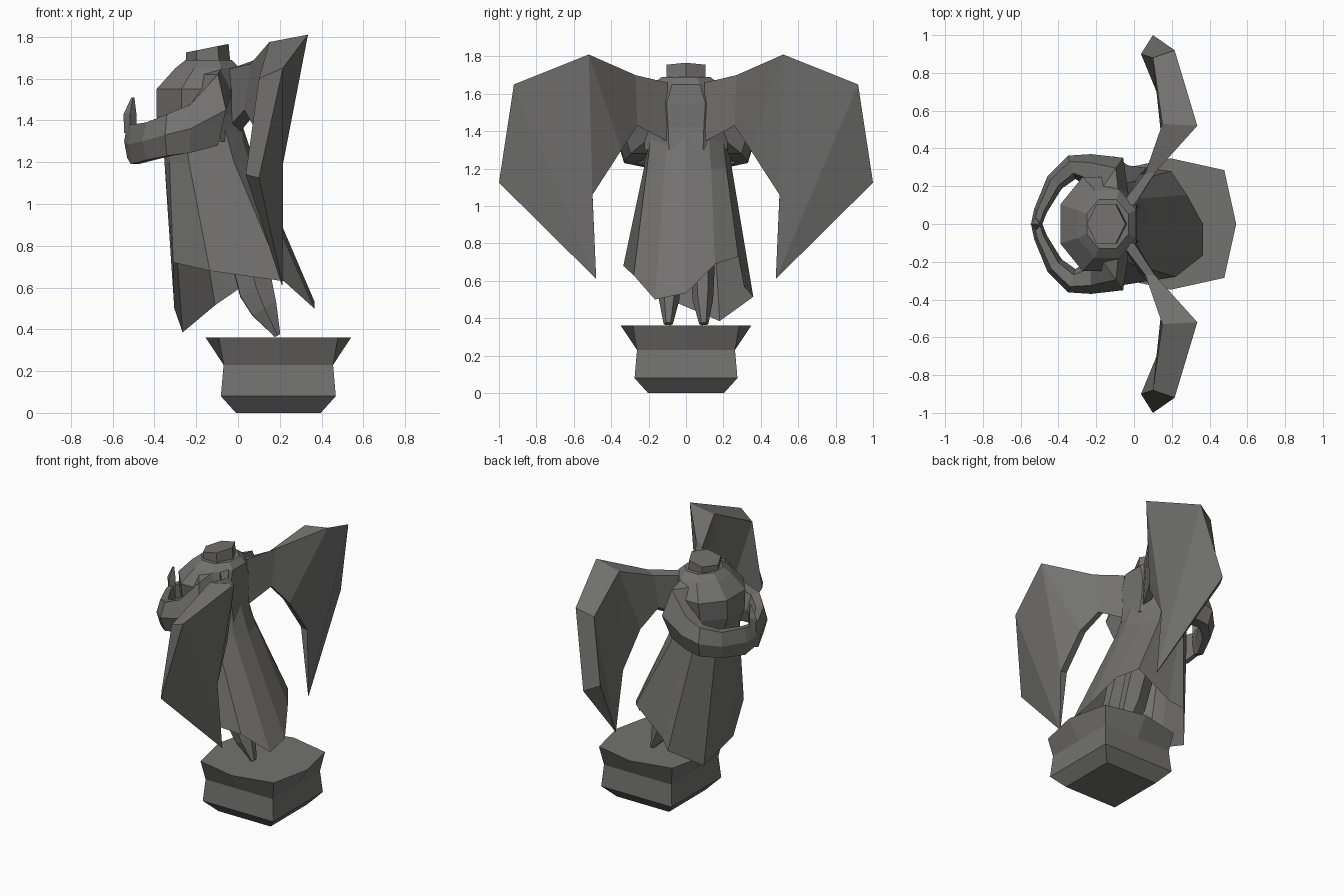
import bpy, bmesh, math

if "Cube" in bpy.data.objects:
    bpy.data.objects.remove(bpy.data.objects["Cube"])

stone = bpy.data.materials.new("dark_grey_stone")
stone.diffuse_color = (0.17, 0.168, 0.163, 1)
stone.use_nodes = True
stone.node_tree.nodes["Principled BSDF"].inputs["Base Color"].default_value = stone.diffuse_color


def loft(name, rings, cap_start=True, cap_end=True, mirror=False):
    """Skin a list of equal-length closed rings; optionally mirror across y = 0."""
    bm = bmesh.new()
    for s in ((1, -1) if mirror else (1,)):
        vs = [[bm.verts.new((p[0], p[1] * s, p[2])) for p in r] for r in rings]
        n = len(rings[0])
        for a, b in zip(vs, vs[1:]):
            for i in range(n):
                j = (i + 1) % n
                bm.faces.new((a[i], a[j], b[j], b[i]))
        if cap_start:
            bm.faces.new(vs[0])
        if cap_end:
            bm.faces.new(vs[-1])
    bmesh.ops.remove_doubles(bm, verts=bm.verts, dist=0.0005)
    bmesh.ops.recalc_face_normals(bm, faces=bm.faces)
    me = bpy.data.meshes.new(name)
    bm.to_mesh(me)
    bm.free()
    me.materials.append(stone)
    ob = bpy.data.objects.new(name, me)
    bpy.context.collection.objects.link(ob)
    return ob


def oval(n, z, x0, x1, ry, flat=True):
    """Level ring spanning x0..x1 and +-ry; flat puts sides on the axes."""
    k = 1 / math.cos(math.pi / n) if flat else 1
    out = []
    for i in range(n):
        a = 2 * math.pi * (i + (0.5 if flat else 0)) / n
        out.append(((x0 + x1) / 2 + (x1 - x0) / 2 * k * math.cos(a),
                    ry * k * math.sin(a), z))
    return out


# pedestal: square block whose rim bulges out to eight corners
def block(z, r, bulge=None):
    b = bulge or r
    cx = 0.193
    return [(cx + b, 0, z), (cx + r, r, z), (cx, b, z), (cx - r, r, z),
            (cx - b, 0, z), (cx - r, -r, z), (cx, -b, z), (cx + r, -r, z)]


loft("pedestal", [block(0, 0.203), block(0.08, 0.275), block(0.23, 0.262),
                  block(0.36, 0.285, 0.348)])

# skirt: uneven wind-blown hem, open underneath
hem = [(.365, 0, .535), (.28, .155, .69), (.195, .28, .73), (-.03, .31, .57),
       (-.11, .36, .515), (-.265, .18, .385), (-.305, -.09, .5), (-.31, -.20, .72),
       (-.135, -.335, .68), (.22, -.28, .63), (.365, -.166, .5)]
angles = [math.atan2(y / 0.32, (x - 0.03) / 0.33) for x, y, z in hem]


def skirt_ring(z, x0, x1, ry):
    return [((x0 + x1) / 2 + (x1 - x0) / 2 * math.cos(a), ry * math.sin(a), z)
            for a in angles]


loft("skirt", [skirt_ring(1.38, -.37, .02, .225), skirt_ring(1.2, -.36, .08, .25),
               hem], cap_end=False)

# torso and neck
loft("torso", [oval(8, 1.30, -.35, .03, .22), oval(8, 1.42, -.39, .015, .23),
               oval(8, 1.55, -.39, .015, .25), oval(8, 1.65, -.30, .01, .18),
               oval(8, 1.69, -.25, -.03, .13)])
top = [(x, y, 1.765 + 0.2 * (x + 0.05)) for x, y, z in oval(6, 0, -.25, -.045, .12, False)]
loft("neck", [oval(6, 1.6, -.25, -.03, .12, False), top])


# arms: drooping sleeves that curve forward and meet
def sleeve(x, y, z, deg, w, h):
    ux, uy = math.cos(math.radians(deg)), math.sin(math.radians(deg))
    pts = []
    for i in range(6):
        a = i * math.pi / 3
        pts.append((x + ux * w * math.cos(a), y + uy * w * math.cos(a),
                    z + h * math.sin(a) / 0.866))
    return pts


loft("arms", [sleeve(-.13, .10, 1.55, 0, .11, .11),
              sleeve(-.135, .24, 1.45, 55, .135, .17),
              sleeve(-.23, .28, 1.36, 88, .09, .115),
              sleeve(-.33, .30, 1.33, 108, .065, .10),
              sleeve(-.42, .22, 1.30, 140, .05, .09),
              sleeve(-.495, .07, 1.285, 165, .035, .095),
              sleeve(-.515, .0, 1.30, 180, .03, .08)], mirror=True)


# joined hands: small upright point
def diamond(x, z, r, y=0):
    return [(x + r, y, z), (x, y + r, z), (x - r, y, z), (x, y - r, z)]


loft("hands", [diamond(-.515, 1.34, .03), diamond(-.517, 1.43, .031),
               diamond(-.503, 1.51, .007)])

# wings: root, shoulder bend, then a folded blade down to a low tip
b1, f1 = (.335, .52, 1.81), (.15, .53, 1.775)
b4 = (.21, .48, .61)
loft("wings", [
    [(0, .10, 1.66), (-.07, .10, 1.64), (-.05, .10, 1.36), (.01, .10, 1.345)],
    [(.11, .27, 1.70), (.06, .27, 1.67), (.03, .26, 1.45), (.08, .26, 1.43)],
    [b1, f1, (.11, .35, 1.31), (.16, .345, 1.30)],
    [b1, f1, (.14, .50, 1.07), (.19, .50, 1.06)],
    [(.215, .92, 1.65), (.10, .88, 1.60), b4, (b4[0] + .004, b4[1], b4[2])],
    [(.10, 1.0, 1.125), (.037, .90, 1.14), b4, (b4[0] + .004, b4[1], b4[2])],
], mirror=True)


# legs with pointed feet
def leg_ring(x, z, rx, ry, y=.09):
    return [(x + rx * math.cos(i * math.pi / 3 + .5), y + ry * math.sin(i * math.pi / 3 + .5),
             z + 0.6 * rx * math.cos(i * math.pi / 3 + .5)) for i in range(6)]


loft("legs", [leg_ring(.0, .95, .09, .075), leg_ring(.085, .60, .085, .06),
              leg_ring(.125, .50, .065, .055), leg_ring(.19, .37, .014, .025, .095)],
     mirror=True)
